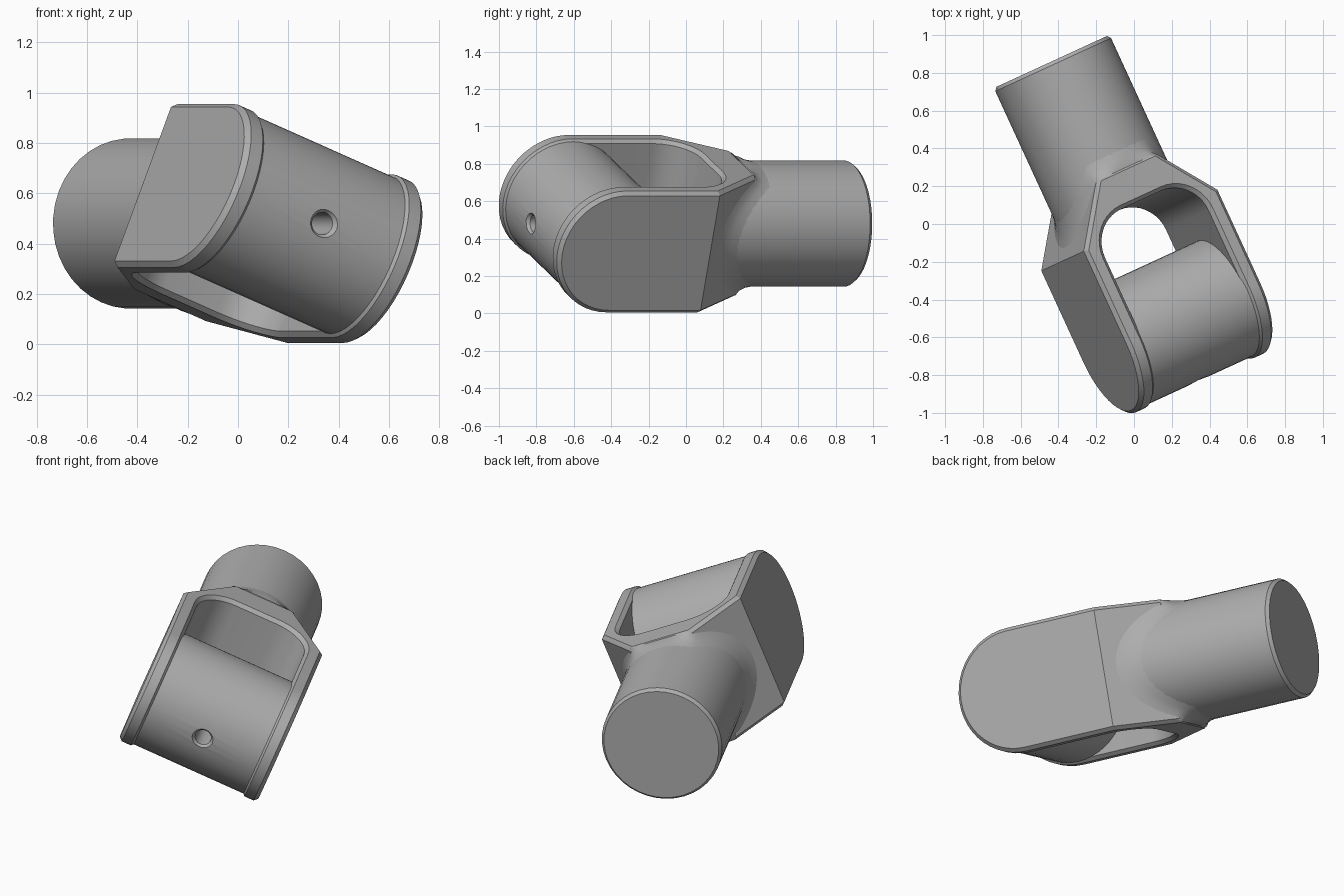
import bpy, bmesh, math
from mathutils import Matrix, Vector

if "Cube" in bpy.data.objects:
    bpy.data.objects.remove(bpy.data.objects["Cube"], do_unlink=True)

# Local frame: x = pin axis, y = shaft axis, z = fork height
PLACE = (Matrix.Translation((-0.033, -0.015, 0.48))
         @ Matrix.Rotation(math.radians(24.7), 4, 'Z')
         @ Matrix.Rotation(math.radians(22), 4, 'Y'))
W, H = 0.42, 0.35            # fork half width and half height
PIN_Y, SHAFT_R = -0.56, 0.338
NECK_W, NECK_Y, SHOULDER_Y = 0.18, 0.30, -0.02

steel = bpy.data.materials.new("steel_grey")
steel.use_nodes = True
steel.diffuse_color = (0.42, 0.42, 0.42, 1)
steel.node_tree.nodes["Principled BSDF"].inputs["Base Color"].default_value = (0.42, 0.42, 0.42, 1)


def finish(name, bm):
    bmesh.ops.recalc_face_normals(bm, faces=bm.faces)
    mesh = bpy.data.meshes.new(name)
    bm.to_mesh(mesh)
    bm.free()
    mesh.materials.append(steel)
    obj = bpy.data.objects.new(name, mesh)
    bpy.context.collection.objects.link(obj)
    obj.matrix_world = PLACE
    return obj


def prism(name, points, offset):
    """Extrude a closed outline along a vector."""
    bm = bmesh.new()
    face = bm.faces.new([bm.verts.new(p) for p in points])
    ext = bmesh.ops.extrude_face_region(bm, geom=[face])
    verts = [g for g in ext["geom"] if isinstance(g, bmesh.types.BMVert)]
    bmesh.ops.translate(bm, verts=verts, vec=offset)
    return finish(name, bm)


def lathe(name, profile, axis, centre=(0, 0, 0), sides=40):
    """Spin (radius, position) pairs round a local axis, closed by flat caps."""
    turn = Vector((0, 0, 1)).rotation_difference(Vector(axis)).to_matrix()
    bm = bmesh.new()
    rings = []
    for r, t in profile:
        rings.append([bm.verts.new(turn @ Vector((r * math.cos(a), r * math.sin(a), t)) + Vector(centre))
                      for a in (math.tau * i / sides for i in range(sides))])
    for lo, hi in zip(rings, rings[1:]):
        for i in range(sides):
            j = (i + 1) % sides
            bm.faces.new((lo[i], lo[j], hi[j], hi[i]))
    bm.faces.new(rings[0])
    bm.faces.new(rings[-1])
    return finish(name, bm)


def apply(obj, kind, **settings):
    bpy.context.view_layer.objects.active = obj
    mod = obj.modifiers.new(kind, kind)
    for key, value in settings.items():
        setattr(mod, key, value)
    bpy.ops.object.modifier_apply(modifier=mod.name)


def combine(obj, other, operation):
    bpy.context.view_layer.update()
    apply(obj, 'BOOLEAN', object=other, operation=operation, solver='EXACT')
    bpy.data.objects.remove(other, do_unlink=True)


def smooth(obj, angle=30):
    bpy.ops.object.select_all(action='DESELECT')
    obj.select_set(True)
    bpy.context.view_layer.objects.active = obj
    bpy.ops.object.shade_smooth_by_angle(angle=math.radians(angle))


# Fork: plan outline with a rounded slot, trimmed to round arm tips
slot_w, slot_y, slot_r = 0.325, 0.10, 0.20
half = [(NECK_W, NECK_Y), (W, SHOULDER_Y), (W, -1.1), (slot_w, -1.1)]
for i in range(11):
    a = math.radians(9 * i)
    half.append((slot_w - slot_r + slot_r * math.cos(a), slot_y - slot_r + slot_r * math.sin(a)))
outline = half + [(-x, y) for x, y in reversed(half)]
fork = prism("fork", [(x, y, -H) for x, y in outline], (0, 0, 2 * H))
tips = [(-0.6, 0.6, -0.6), (-0.6, 0.6, 0.6), (-0.6, PIN_Y, 0.6)]
arc = [(-0.6, PIN_Y - H * math.cos(a), H * math.sin(a))
       for a in (math.radians(90 - 7.5 * i) for i in range(25))]
trim = prism("arm_trim", tips[:2] + [(-0.6, PIN_Y, 0.6)] + arc + [(-0.6, PIN_Y, -0.6)], (1.2, 0, 0))
combine(fork, trim, 'INTERSECT')
apply(fork, 'BEVEL', width=0.02, segments=1, limit_method='ANGLE', angle_limit=math.radians(45))
smooth(fork, 20)

# Shaft with a small end chamfer
shaft = lathe("shaft", [(SHAFT_R, 0.13), (SHAFT_R, 0.945), (SHAFT_R - 0.015, 0.964)], (0, 1, 0))
smooth(shaft)

# Fillet where the shaft runs into the sloping shoulders
slope = (NECK_Y - SHOULDER_Y) / (W - NECK_W)


def shoulder(w):
    return min(NECK_Y, SHOULDER_Y + (W - abs(w)) * slope)


bm = bmesh.new()
rings = []
for extra, lift in ((0.05, -0.01), (0.022, 0.012), (0.007, 0.045), (-0.001, 0.09)):
    r = SHAFT_R + extra
    ring = []
    for i in range(64):
        a = math.tau * i / 64
        w, u = r * math.cos(a), r * math.sin(a)
        ring.append(bm.verts.new((w, shoulder(w) + lift, max(-H + 0.003, min(H - 0.003, u)))))
    rings.append(ring)
for lo, hi in zip(rings, rings[1:]):
    for i in range(64):
        j = (i + 1) % 64
        bm.faces.new((lo[i], lo[j], hi[j], hi[i]))
smooth(finish("shaft_fillet", bm), 40)

# Cross pin between the arms, with a chamfered blind hole at the front
pin = lathe("cross_pin", [(0.338, -slot_w - 0.01), (0.338, slot_w + 0.01)], (1, 0, 0), (0, PIN_Y, 0), 48)
front = PIN_Y - 0.338
drill = lathe("hole_cutter", [(0.08, front - 0.02), (0.06, front), (0.045, front + 0.018), (0.045, front + 0.3)],
              (0, 1, 0), sides=24)
combine(pin, drill, 'DIFFERENCE')
smooth(pin)
